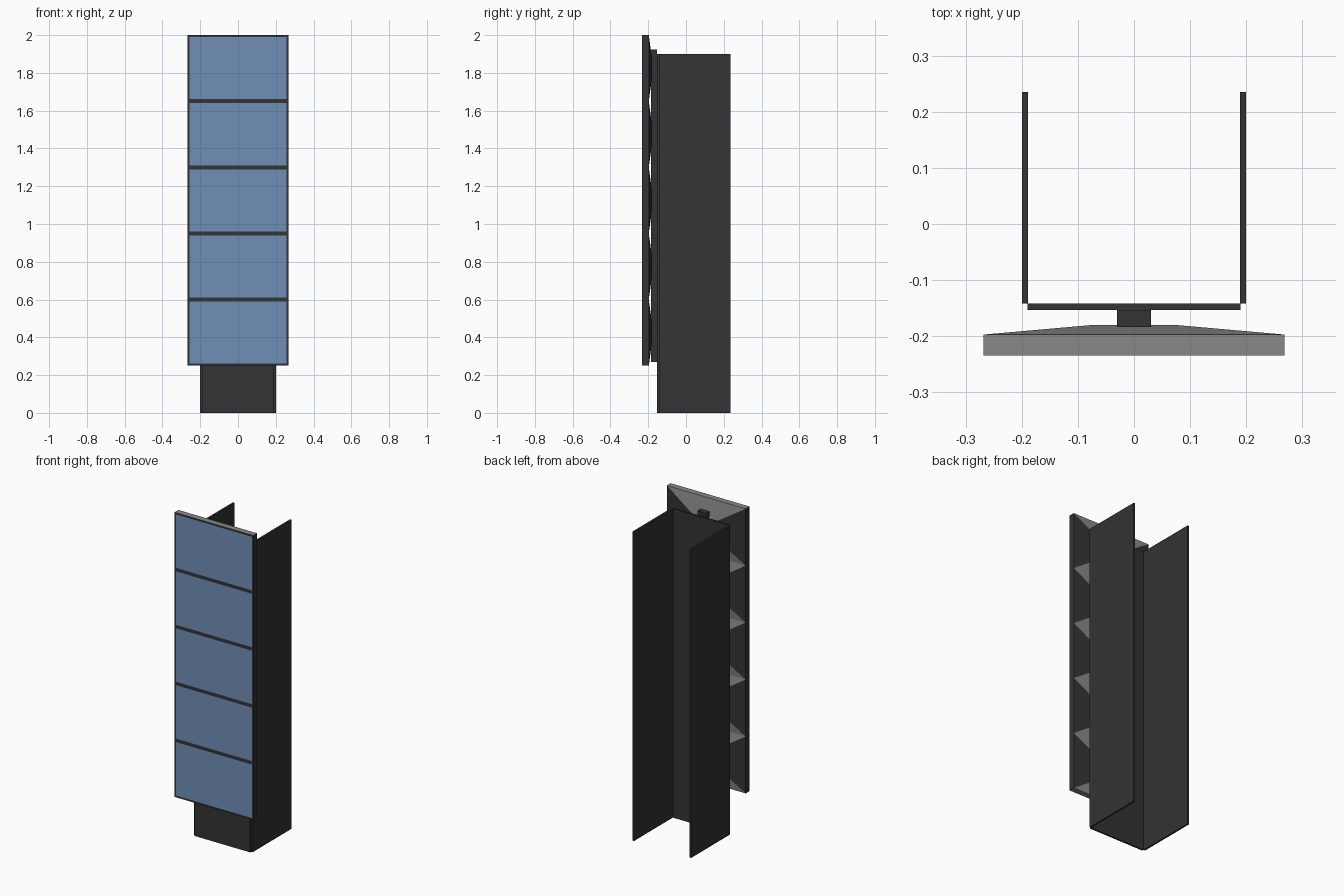
import bpy, bmesh

if "Cube" in bpy.data.objects:
    bpy.data.objects.remove(bpy.data.objects["Cube"])

def material(name, rgb):
    m = bpy.data.materials.new(name)
    m.diffuse_color = (*rgb, 1)
    m.use_nodes = True
    m.node_tree.nodes["Principled BSDF"].inputs["Base Color"].default_value = m.diffuse_color
    return m

dark = material("dark_metal", (0.033, 0.033, 0.033))
grey = material("grey_casing", (0.25, 0.25, 0.25))
blue = material("screen_blue", (0.16, 0.275, 0.47))

def finish(bm, name, mats):
    bmesh.ops.recalc_face_normals(bm, faces=bm.faces)
    me = bpy.data.meshes.new(name)
    bm.to_mesh(me)
    bm.free()
    for m in mats:
        me.materials.append(m)
    ob = bpy.data.objects.new(name, me)
    bpy.context.collection.objects.link(ob)
    return ob

def box(name, x0, x1, y0, y1, z0, z1):
    bm = bmesh.new()
    bmesh.ops.create_cube(bm, size=1)
    for v in bm.verts:
        v.co = (x1 if v.co.x > 0 else x0, y1 if v.co.y > 0 else y0, z1 if v.co.z > 0 else z0)
    return finish(bm, name, [dark])

# U-shaped stand
box("front_panel", -0.19, 0.19, -0.153, -0.142, 0, 1.9)
for side, x in (("left", -0.2), ("right", 0.189)):
    box(side + "_panel", x, x + 0.011, -0.142, 0.235, 0, 1.9)

# Mounting rail between stand and displays
box("mounting_rail", -0.03, 0.03, -0.184, -0.153, 0.27, 1.925)

def display(name, zc):
    # Casing with tapered back, recoloured by facing, plus an inset screen face
    bm = bmesh.new()
    rings = []
    for hx, hz, y in ((0.268, 0.175, -0.234), (0.268, 0.175, -0.197), (0.075, 0.05, -0.18)):
        rings.append([bm.verts.new((sx * hx, y, zc + sz * hz))
                      for sx, sz in ((-1, -1), (1, -1), (1, 1), (-1, 1))])
    for a, b in zip(rings, rings[1:]):
        for i in range(4):
            j = (i + 1) % 4
            f = bm.faces.new((a[i], a[j], b[j], b[i]))
            f.material_index = 1 if i in (0, 2) else 0
    bm.faces.new(rings[2])
    front = bm.faces.new(rings[0])
    bmesh.ops.recalc_face_normals(bm, faces=bm.faces)
    bmesh.ops.inset_region(bm, faces=[front], thickness=0.015)
    front.material_index = 2
    return finish(bm, name, [dark, grey, blue])

# Stack of five displays
for k in range(5):
    display(f"display_{k + 1}", 0.425 + 0.35 * k)
